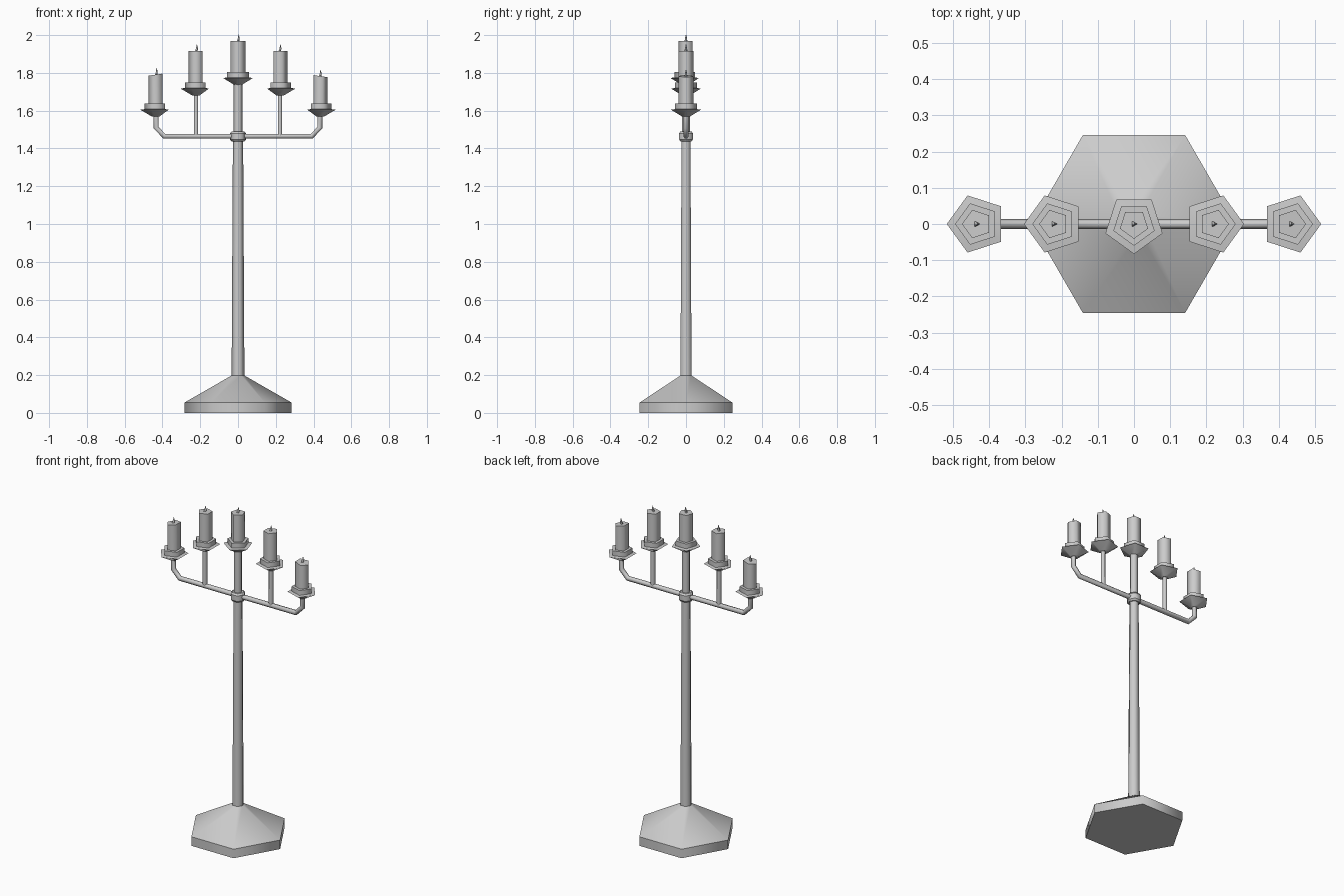
import bpy, bmesh, math
from mathutils import Vector

cube = bpy.data.objects.get("Cube")
if cube:
    bpy.data.objects.remove(cube, do_unlink=True)

metal = bpy.data.materials.new("plain grey")
metal.use_nodes = True
GREY = (0.6, 0.6, 0.6, 1)
metal.diffuse_color = GREY
metal.node_tree.nodes["Principled BSDF"].inputs["Base Color"].default_value = GREY


def finish(name, bm):
    bmesh.ops.recalc_face_normals(bm, faces=bm.faces)
    mesh = bpy.data.meshes.new(name)
    bm.to_mesh(mesh)
    bm.free()
    mesh.materials.append(metal)
    obj = bpy.data.objects.new(name, mesh)
    bpy.context.collection.objects.link(obj)
    return obj


def loft(name, rings, sharp=True):
    """Skin rings of points: smooth sides, flat caps, optional crisp ring edges."""
    bm = bmesh.new()
    loops = [[bm.verts.new(p) for p in ring] for ring in rings]
    n = len(loops[0])
    for a, b in zip(loops, loops[1:]):
        for i in range(n):
            j = (i + 1) % n
            bm.faces.new((a[i], a[j], b[j], b[i])).smooth = True
    bm.faces.new(loops[0])
    bm.faces.new(loops[-1])
    for k, loop in enumerate(loops):
        if sharp or k in (0, len(loops) - 1):
            for i in range(n):
                bm.edges.get((loop[i], loop[(i + 1) % n])).smooth = False
    return finish(name, bm)


def lathe(name, x, profile, sides, turn=0.0, tilt=0.0):
    """Turned part; tilt slopes the last ring along x."""
    rings = []
    for k, (r, z) in enumerate(profile):
        slope = tilt if k == len(profile) - 1 else 0
        ring = []
        for i in range(sides):
            a = turn + math.tau * i / sides
            c, s = r * math.cos(a), r * math.sin(a)
            ring.append((x + c, s, z + slope * c))
        rings.append(ring)
    return loft(name, rings)


def tube(name, path, r, sides=6):
    """Bent rod in the xz plane with mitred corners."""
    pts = [Vector((x, 0, z)) for x, z in path]
    rings = []
    for i, p in enumerate(pts):
        before = (p - pts[max(i - 1, 0)]).normalized()
        after = (pts[min(i + 1, len(pts) - 1)] - p).normalized()
        t = (before + after).normalized()
        side = Vector((-t.z, 0, t.x))
        stretch = 1 / max(t.dot(after if after.length else before), 0.5)
        rings.append([p + side * (r * stretch * math.cos(a)) + Vector((0, r * math.sin(a), 0))
                      for a in (math.tau * (k + 0.5) / sides for k in range(sides))])
    return loft(name, rings, sharp=False)


# Foot, pole and collar
lathe("base", 0, [(0.283, 0), (0.283, 0.055), (0.03, 0.2)], 6)
lathe("pole", 0, [(0.034, 0.18), (0.027, 1.46)], 6)
lathe("upper_pole", 0, [(0.023, 1.46), (0.023, 1.76)], 6)
lathe("collar", 0, [(0.034, 1.437), (0.042, 1.447), (0.042, 1.48), (0.034, 1.49)], 6)

# Side arms and uprights
for side, sx in (("left", 1), ("right", -1)):
    tube(side + "_arm", [(0, 1.465), (sx * 0.39, 1.465), (sx * 0.434, 1.51), (sx * 0.434, 1.59)], 0.014)
    tube(side + "_upright", [(sx * 0.222, 1.465), (sx * 0.222, 1.7)], 0.013)


def candle(name, x, rim, height, turn, tilt):
    """Drip dish, cup, candle and wick; rim is the dish rim height."""
    lathe(name + "_dish", x, [(0.022, rim - 0.036), (0.083, rim), (0.06, rim + 0.003)], 5, turn)
    lathe(name + "_cup", x, [(0.06, rim - 0.003), (0.06, rim + 0.032)], 5, turn)
    top = rim + height
    lathe(name + "_candle", x, [(0.041, rim + 0.02), (0.041, top)], 5, turn, tilt)
    # Wick leans slightly to its tip
    rings = []
    for r, dx, z in ((0.009, -0.003, -0.006), (0.007, 0.002, 0.012), (0.001, 0.003, 0.034)):
        rings.append([(x + dx + r * math.cos(a), r * math.sin(a), top + z)
                      for a in (math.tau * k / 3 for k in range(3))])
    loft(name + "_wick", rings, sharp=False)


candle("centre", 0, 1.773, 0.196, -math.pi / 2, 0)
candle("left_inner", 0.221, 1.717, 0.2, 0, 0)
candle("right_inner", -0.221, 1.717, 0.2, math.pi, 0)
candle("left_outer", 0.434, 1.605, 0.178, 0, -0.15)
candle("right_outer", -0.434, 1.605, 0.186, math.pi, 0.15)
